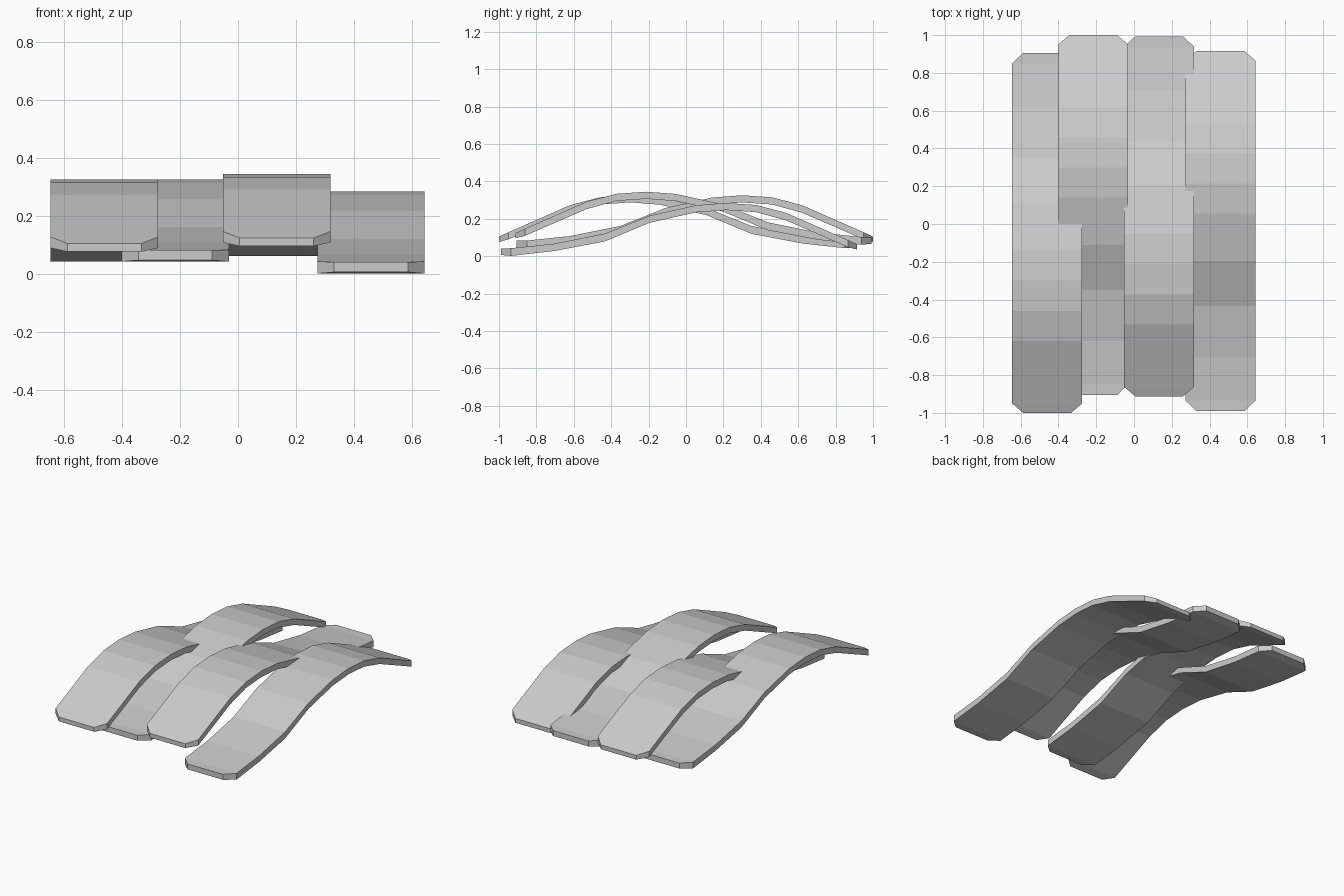
import bpy

if "Cube" in bpy.data.objects:
    bpy.data.objects.remove(bpy.data.objects["Cube"])

# Side profile of one slat: (y, top z, bottom z)
PROFILE = [(-1.0, .105, .077), (-.95, .128, .090), (-.62, .273, .233),
           (-.46, .315, .277), (-.30, .326, .288), (-.14, .314, .276),
           (.11, .258, .220), (.35, .162, .120), (.62, .108, .069),
           (.85, .084, .043), (.905, .083, .048)]
HALF_W = .185
CHAMFER = .058


def make_slat(name, x, dy, dz, mirror):
    sign = -1 if mirror else 1
    verts, faces = [], []
    last = len(PROFILE) - 1
    for i, (y, top, bottom) in enumerate(PROFILE):
        w = HALF_W - (CHAMFER if i in (0, last) else 0)
        for sx, z in ((-w, bottom), (w, bottom), (w, top), (-w, top)):
            verts.append((x + sx, sign * y + dy, z + dz))
    for i in range(last):
        a, b = 4 * i, 4 * i + 4
        for k in range(4):
            n = (k + 1) % 4
            faces.append((a + k, a + n, b + n, b + k))
    faces += [(3, 2, 1, 0), tuple(4 * last + k for k in range(4))]
    if not mirror:
        faces = [f[::-1] for f in faces]
    mesh = bpy.data.meshes.new(name)
    mesh.from_pydata(verts, [], faces)
    # make all normals point outward
    import bmesh
    bm = bmesh.new()
    bm.from_mesh(mesh)
    bmesh.ops.recalc_face_normals(bm, faces=bm.faces)
    bm.to_mesh(mesh)
    bm.free()
    obj = bpy.data.objects.new(name, mesh)
    bpy.context.collection.objects.link(obj)


# Four overlapping wavy slats, alternately turned end for end
make_slat("slat_left", -.46, 0, 0, False)
make_slat("slat_mid_left", -.216, 0, 0, True)
make_slat("slat_mid_right", .133, .088, .019, False)
make_slat("slat_right", .458, -.085, -.041, True)
